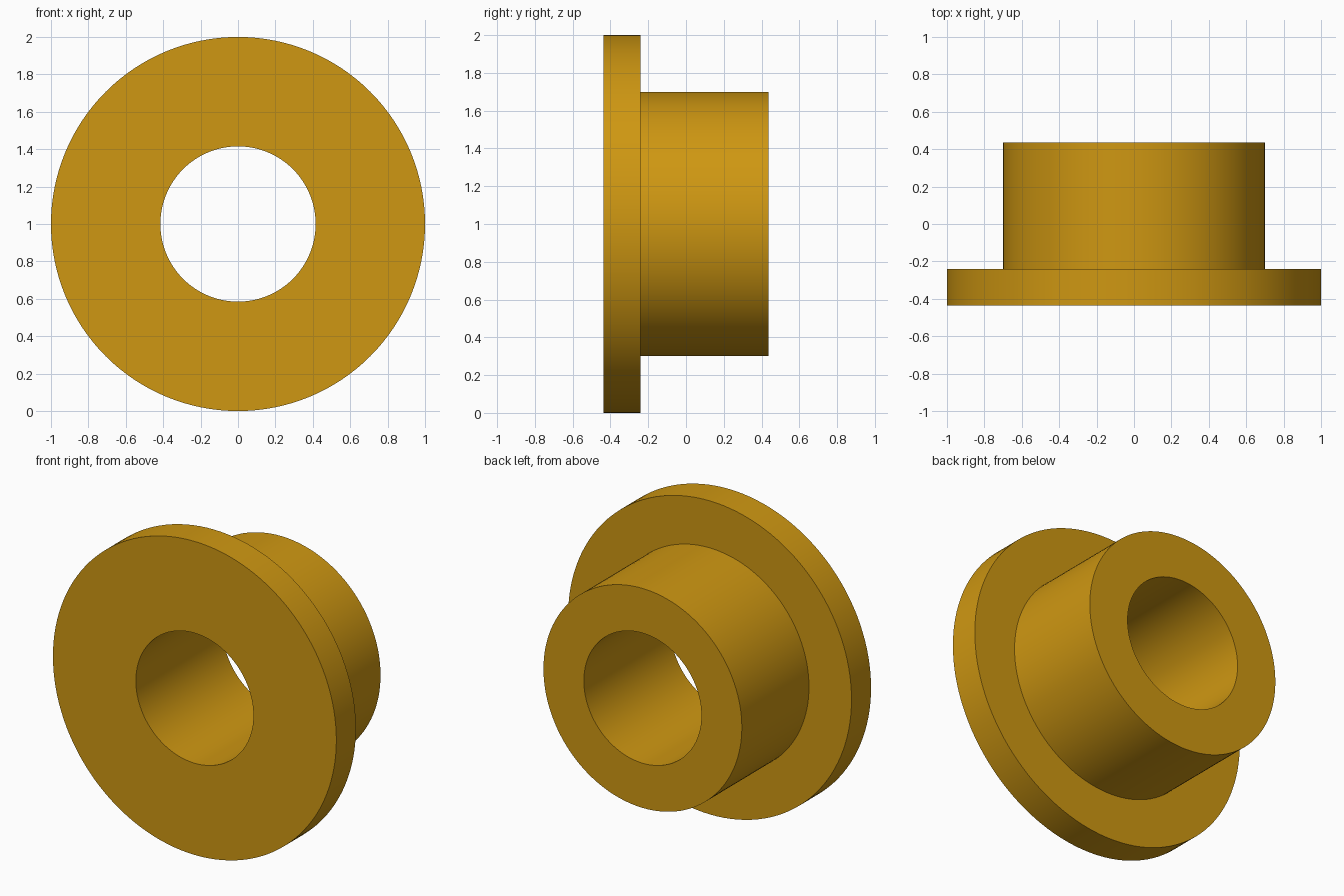
import bpy, bmesh, math

if "Cube" in bpy.data.objects:
    bpy.data.objects.remove(bpy.data.objects["Cube"])

SEGMENTS = 128
# Closed cross-section as (radius, y): bore, flange, then hub
PROFILE = [(0.415, -0.437), (1.0, -0.437), (1.0, -0.24),
           (0.70, -0.24), (0.70, 0.437), (0.415, 0.437)]

brass = bpy.data.materials.new("golden_brass")
brass.diffuse_color = (0.62, 0.31, 0.006, 1)
brass.use_nodes = True
brass.node_tree.nodes["Principled BSDF"].inputs["Base Color"].default_value = brass.diffuse_color

# Flanged bushing: revolve the section around the y axis at z = 1
bm = bmesh.new()
rings = []
for i in range(SEGMENTS):
    a = 2 * math.pi * i / SEGMENTS
    rings.append([bm.verts.new((r * math.cos(a), y, 1 + r * math.sin(a)))
                  for r, y in PROFILE])
n = len(PROFILE)
for i in range(SEGMENTS):
    here, there = rings[i], rings[(i + 1) % SEGMENTS]
    for j in range(n):
        k = (j + 1) % n
        bm.faces.new((here[j], here[k], there[k], there[j]))
bmesh.ops.recalc_face_normals(bm, faces=bm.faces)

mesh = bpy.data.meshes.new("flanged_bushing")
bm.to_mesh(mesh)
bm.free()
mesh.materials.append(brass)
bushing = bpy.data.objects.new("flanged_bushing", mesh)
bpy.context.collection.objects.link(bushing)

# Smooth round walls, sharp rims
bpy.context.view_layer.objects.active = bushing
bushing.select_set(True)
bpy.ops.object.shade_smooth_by_angle(angle=math.radians(30))
